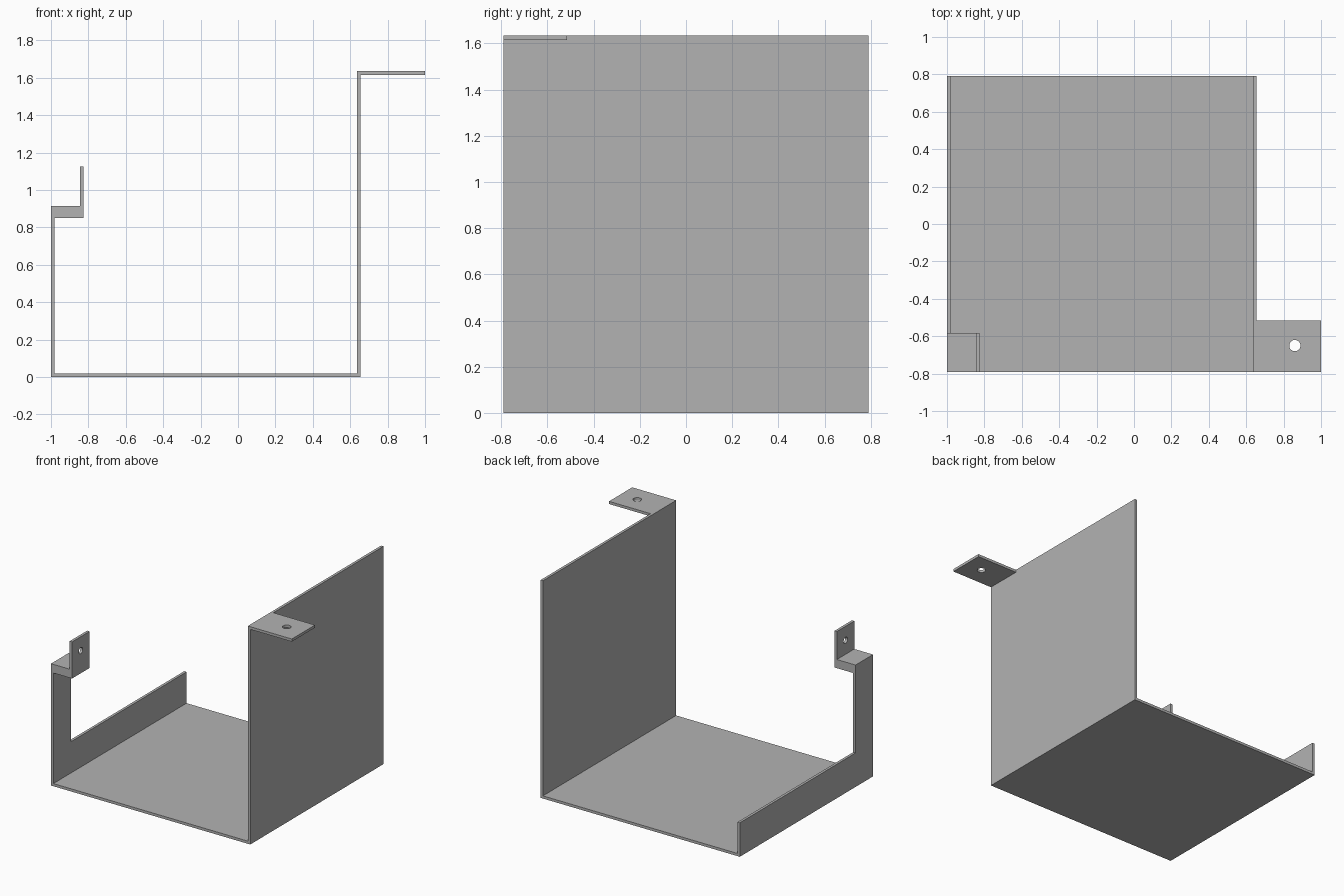
import bpy
import bmesh
from mathutils import Vector, Matrix

cube = bpy.data.objects.get("Cube")
if cube:
    bpy.data.objects.remove(cube, do_unlink=True)

# Overall sizes
T = 0.02                      # sheet thickness
FRONT, BACK = -0.79, 0.79
LEFT, WALL, RIGHT = -1.0, 0.655, 1.0
TOP = 1.635
POST_BACK = -0.583            # rear edge of the post and its tab
LIP, SHELF_LOW, SHELF_TOP, TAB_TOP = 0.255, 0.85, 0.915, 1.125
SHELF_END = -0.825

grey = bpy.data.materials.new("plain grey")
grey.use_nodes = True
colour = (0.45, 0.45, 0.45, 1)
grey.diffuse_color = colour
grey.node_tree.nodes["Principled BSDF"].inputs["Base Color"].default_value = colour


def extrude(name, outline, offset):
    """Solid made by sweeping a planar outline along an offset."""
    bm = bmesh.new()
    face = bm.faces.new([bm.verts.new(p) for p in outline])
    swept = bmesh.ops.extrude_face_region(bm, geom=[face])["geom"]
    moved = [v for v in swept if isinstance(v, bmesh.types.BMVert)]
    bmesh.ops.translate(bm, verts=moved, vec=Vector(offset))
    bmesh.ops.recalc_face_normals(bm, faces=bm.faces)
    return finish(name, bm)


def finish(name, bm):
    mesh = bpy.data.meshes.new(name)
    bm.to_mesh(mesh)
    bm.free()
    mesh.materials.append(grey)
    obj = bpy.data.objects.new(name, mesh)
    bpy.context.collection.objects.link(obj)
    return obj


def drill(obj, centre, radius, axis):
    """Round hole through a plate along the given axis."""
    bm = bmesh.new()
    turn = Vector((0, 0, 1)).rotation_difference(Vector(axis)).to_matrix().to_4x4()
    bmesh.ops.create_cone(bm, cap_ends=True, segments=32, radius1=radius,
                          radius2=radius, depth=T * 4,
                          matrix=Matrix.Translation(centre) @ turn)
    cutter = finish(obj.name + "_hole_cutter", bm)
    cutter.hide_render = True
    cutter.hide_set(True)
    cutter.display_type = 'WIRE'
    mod = obj.modifiers.new("hole", 'BOOLEAN')
    mod.operation = 'DIFFERENCE'
    mod.solver = 'EXACT'
    mod.object = cutter


# Floor and tall wall, bent from one sheet
bend = [(LEFT + T, 0), (WALL, 0), (WALL, TOP), (WALL - T, TOP),
        (WALL - T, T), (LEFT + T, T)]
extrude("floor_and_tall_wall", [(x, FRONT, z) for x, z in bend],
        (0, BACK - FRONT, 0))

# Low lip rising into a post at the front corner
side = [(FRONT, 0), (BACK, 0), (BACK, LIP), (POST_BACK, LIP),
        (POST_BACK, SHELF_TOP), (FRONT, SHELF_TOP)]
extrude("low_wall_and_post", [(LEFT, y, z) for y, z in side], (T, 0, 0))

# Thick shelf on the post
shelf = [(LEFT + T, SHELF_LOW), (SHELF_END, SHELF_LOW),
         (SHELF_END, SHELF_TOP), (LEFT + T, SHELF_TOP)]
extrude("post_shelf", [(x, FRONT, z) for x, z in shelf],
        (0, POST_BACK - FRONT, 0))

# Upright tab with a small screw hole
tab = [(FRONT, SHELF_TOP), (POST_BACK, SHELF_TOP),
       (POST_BACK, TAB_TOP), (FRONT, TAB_TOP)]
upright = extrude("upright_tab", [(SHELF_END, y, z) for y, z in tab], (-T, 0, 0))
drill(upright, (SHELF_END - T / 2, (FRONT + POST_BACK) / 2, 1.02), 0.023, (1, 0, 0))

# Flat mounting flange at the top of the tall wall
pad = [(WALL, FRONT), (RIGHT, FRONT), (RIGHT, -0.515), (WALL, -0.515)]
flange = extrude("top_flange", [(x, y, TOP) for x, y in pad], (0, 0, -T))
drill(flange, (0.86, -0.65, TOP - T / 2), 0.03, (0, 0, 1))
